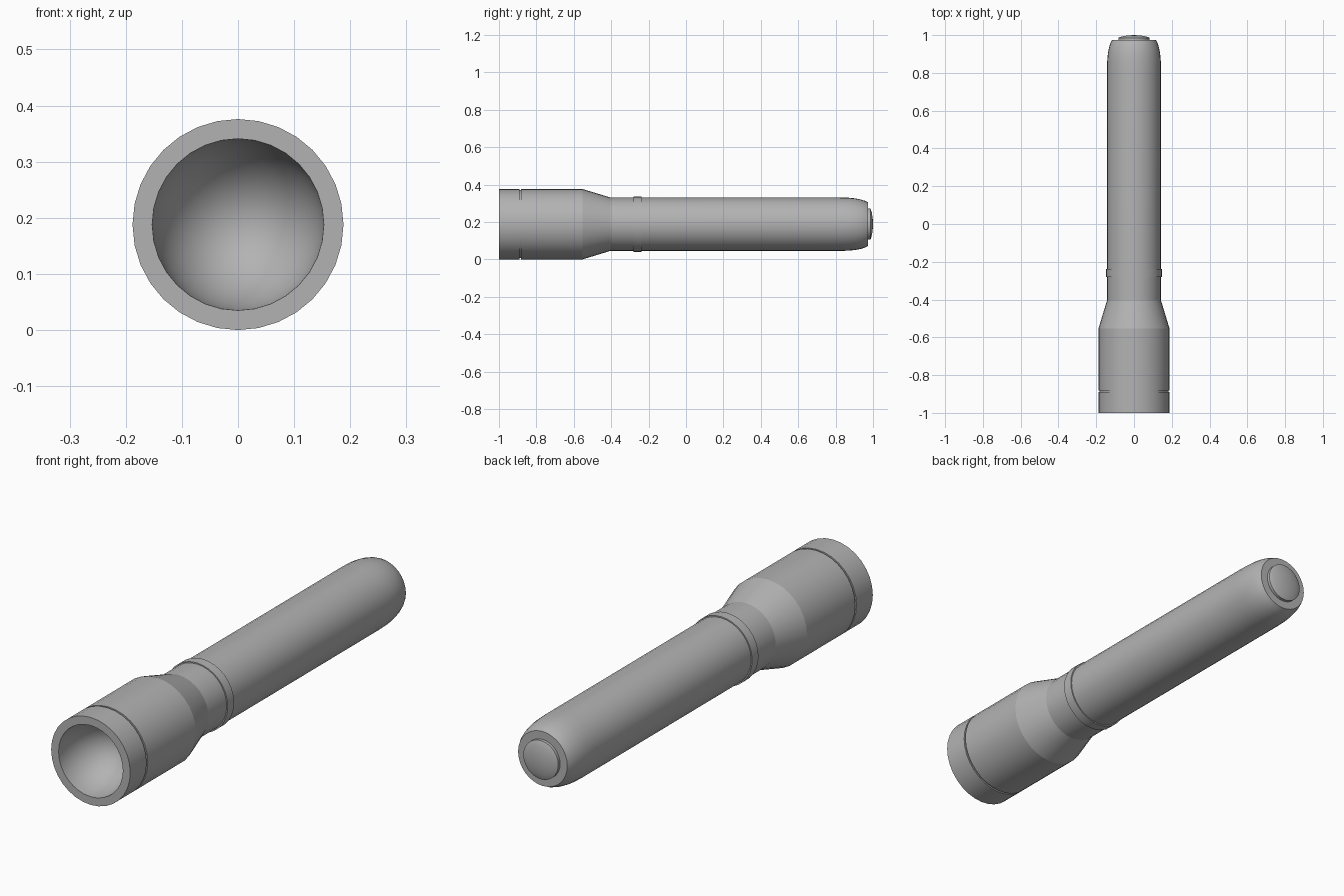
import bpy, bmesh, math
from mathutils import Vector

old = bpy.data.objects.get("Cube")
if old:
    bpy.data.objects.remove(old, do_unlink=True)

SIDES = 32
AXIS_Z = 0.188

grey = bpy.data.materials.new("satin grey")
grey.use_nodes = True
colour = (0.45, 0.45, 0.45, 1)
grey.diffuse_color = colour
grey.node_tree.nodes["Principled BSDF"].inputs["Base Color"].default_value = colour


def lathe(name, profile, closed=False, angle=15):
    """Turn (y, radius) points around the long axis."""
    bm = bmesh.new()
    verts = [bm.verts.new((0, y, r)) for y, r in profile]
    edges = [bm.edges.new(pair) for pair in zip(verts, verts[1:])]
    if closed:
        edges.append(bm.edges.new((verts[-1], verts[0])))
    bmesh.ops.spin(bm, geom=verts + edges, cent=(0, 0, 0), axis=(0, 1, 0),
                   angle=math.tau, steps=SIDES, use_duplicate=False)
    bmesh.ops.remove_doubles(bm, verts=bm.verts, dist=0.0001)
    bmesh.ops.recalc_face_normals(bm, faces=bm.faces)
    bmesh.ops.translate(bm, verts=bm.verts, vec=Vector((0, 0, AXIS_Z)))
    mesh = bpy.data.meshes.new(name)
    bm.to_mesh(mesh)
    bm.free()
    mesh.materials.append(grey)
    obj = bpy.data.objects.new(name, mesh)
    bpy.context.collection.objects.link(obj)
    bpy.ops.object.select_all(action='DESELECT')
    obj.select_set(True)
    bpy.context.view_layer.objects.active = obj
    bpy.ops.object.shade_smooth_by_angle(angle=math.radians(angle))
    return obj


# Head: rim, bezel groove, barrel, taper, and the reflector bowl inside
rim, bowl_r, depth, steps = -1.0, 0.153, 0.2, 14
bowl = []
for i in range(steps + 1):
    t = math.pi / 2 * i / steps
    bowl.append((rim + depth * math.cos(t), bowl_r * math.sin(t)))
lathe("head", bowl + [
    (rim, 0.188), (-0.889, 0.188), (-0.889, 0.182), (-0.881, 0.182),
    (-0.881, 0.188), (-0.553, 0.188), (-0.405, 0.143), (-0.405, 0)])

# Handle tube with a rounded shoulder and flat tail
lathe("handle", [
    (-0.405, 0), (-0.405, 0.143), (0.82, 0.143), (0.87, 0.1415), (0.905, 0.138),
    (0.935, 0.132), (0.957, 0.125), (0.973, 0.117), (0.973, 0)])

# Raised collar near the head
lathe("collar", [(-0.281, 0.14), (-0.281, 0.148), (-0.238, 0.148), (-0.238, 0.14)],
      closed=True)

# Domed tail switch
lathe("tail_switch", [
    (0.965, 0), (0.965, 0.083), (0.986, 0.083), (0.988, 0.079),
    (0.993, 0.062), (0.998, 0.035), (1.0, 0)])
